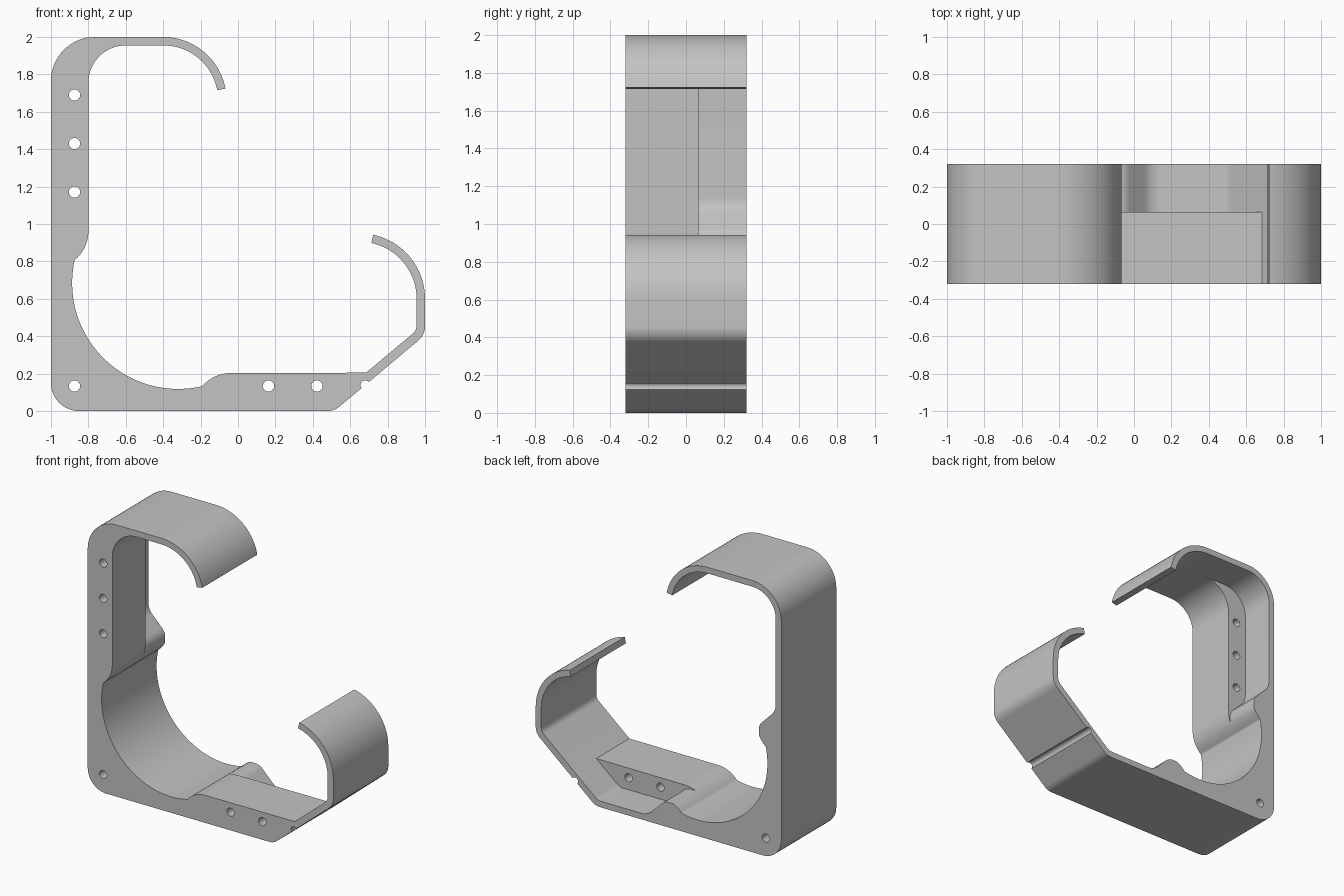
import bpy, bmesh
from math import sin, cos, tan, radians, pi
from mathutils import Vector

if "Cube" in bpy.data.objects:
    bpy.data.objects.remove(bpy.data.objects["Cube"])

HALF = 0.32       # half of the bracket depth
STEP = 0.065      # depth where the rear pockets begin
HOLE = 0.03


def arc(cx, cz, r, start, end):
    """Plain corner points along an arc, angles in degrees."""
    n = max(6, int(abs(end - start) / 4))
    angles = [radians(start + (end - start) * i / n) for i in range(n + 1)]
    return [(cx + r * cos(a), cz + r * sin(a), 0) for a in angles]


def rounded(corners, n=16):
    """Turn (x, z, radius) corners into an outline with filleted corners."""
    out = []
    for i, (x, z, r) in enumerate(corners):
        p = Vector((x, z))
        if r == 0:
            out.append(p)
            continue
        a = (Vector(corners[i - 1][:2]) - p).normalized()
        b = (Vector(corners[(i + 1) % len(corners)][:2]) - p).normalized()
        half = a.angle(b) / 2
        centre = p + (a + b).normalized() * (r / sin(half))
        start = p + a * (r / tan(half)) - centre
        end = p + b * (r / tan(half)) - centre
        sweep = pi - 2 * half
        for k in range(n + 1):
            t = k / n * sweep
            out.append(centre + (start * sin(sweep - t) + end * sin(t)) / sin(sweep))
    return out


# Outer edge from the upper hook tip, down the upright, to the right hook and arm
outer = (
    arc(-0.4, 1.661, 0.339, 10.7, 90)
    + [(-1, 2, 0.235), (-1, 0, 0.15), (0.514, 0, 0.1)]
    + arc(0.68, 0.139, 0.025, 220, 40)      # flex groove
    + [(1, 0.407, 0.1)]
    + arc(0.65, 0.6, 0.35, 0, 78)
    + arc(0.65, 0.6, 0.305, 78, 0)
    + [(0.955, 0.4315, 0.06), (0.685, 0.205, 0)]
)

# Round seat with the ends of its two humps, and inside of the upper hook
seat = (
    arc(-0.04, 0.007, 0.196, 115, 139)
    + arc(-0.32, 0.685, 0.567, -77.2, -192.2)
    + arc(-0.996, 0.96, 0.196, -49, -25)
)
hook_inside = arc(-0.4, 1.661, 0.294, 90, 10.7)

# Thick front outline, and rear outline with thinned base and upright
front = (
    outer + arc(-0.04, 0.007, 0.196, 90, 115)[:-1] + seat
    + arc(-0.996, 0.96, 0.196, -25, 0)[1:]
    + [(-0.8, 1.955, 0.2)] + hook_inside
)
hump = [(-0.815, 0.95, 0.09), (-0.955, 1.09, 0.12)]
base_hump = [(z - 1, x + 1, r) for x, z, r in reversed(hump)]
rear = (
    outer + [(0.494, 0.045, 0.08)] + base_hump + seat + hump
    + [(-0.955, 1.955, 0.19), (-0.6, 1.955, 0)] + hook_inside
)

# Screw holes: the corner one goes right through, the rest only the front
corner_hole = arc(-0.874, 0.134, HOLE, 360, 0)[:-1]
centres = [(-0.874, z) for z in (1.171, 1.43, 1.69)]
centres += [(x, 0.134) for x in (0.163, 0.4225)]
front_holes = [arc(x, z, HOLE, 360, 0)[:-1] for x, z in centres]

bm = bmesh.new()
shared = {}


def vert(p, y):
    """One vertex per position, so both layers join along the step."""
    key = (round(p[0], 4), round(p[1], 4), y)
    if key not in shared:
        shared[key] = bm.verts.new((p[0], y, p[1]))
    return shared[key]


def walls(loops, y0, y1):
    """Side faces along closed x-z loops."""
    for loop in loops:
        for p, q in zip(loop, loop[1:] + loop[:1]):
            bm.faces.new((vert(p, y0), vert(p, y1), vert(q, y1), vert(q, y0)))


def cap(y, facing):
    """Fill the open rims lying at depth y, leaving the holes open."""
    rims = [e for e in bm.edges if len(e.link_faces) == 1
            and all(abs(v.co.y - y) < 0.0001 for v in e.verts)]
    filled = bmesh.ops.triangle_fill(bm, edges=rims, use_beauty=True,
                                     normal=(0, facing, 0))["geom"]
    for face in filled:
        if isinstance(face, bmesh.types.BMFace):
            face.normal_update()
            if face.normal.y * facing < 0:
                face.normal_flip()


walls([rounded(front), corner_hole] + front_holes, -HALF, STEP)
walls([rounded(rear), corner_hole], STEP, HALF)
cap(-HALF, -1)
cap(STEP, 1)
cap(HALF, 1)

mesh = bpy.data.meshes.new("bracket")
bm.to_mesh(mesh)
bm.free()
bracket = bpy.data.objects.new("bracket", mesh)
bpy.context.scene.collection.objects.link(bracket)

# Grey finish
grey = bpy.data.materials.new("plain_grey")
grey.use_nodes = True
colour = (0.55, 0.55, 0.55, 1)
grey.diffuse_color = colour
grey.node_tree.nodes["Principled BSDF"].inputs["Base Color"].default_value = colour
mesh.materials.append(grey)

bpy.ops.object.select_all(action="DESELECT")
bpy.context.view_layer.objects.active = bracket
bracket.select_set(True)
bpy.ops.object.shade_smooth_by_angle(angle=radians(25))
